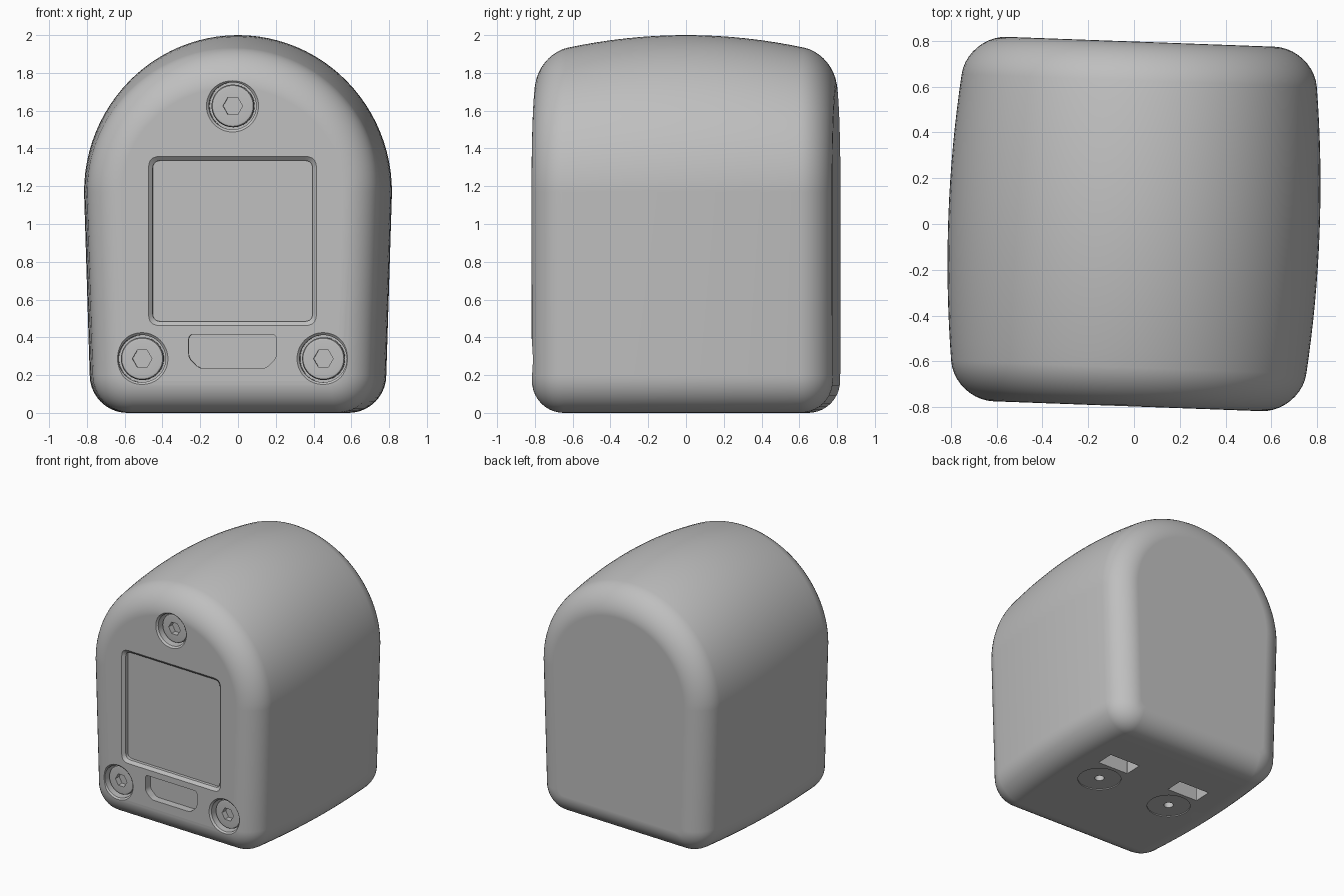
import bpy, bmesh
from math import sin, cos, pi, radians
from mathutils import Vector

if "Cube" in bpy.data.objects:
    bpy.data.objects.remove(bpy.data.objects["Cube"])

DEPTH = 0.797      # half depth of the housing
FILLET = 0.17      # rounding of the front and back edges
TURN = radians(-2.1)

grey = bpy.data.materials.new("housing grey")
grey.use_nodes = True
grey.diffuse_color = (0.52, 0.52, 0.52, 1)
grey.node_tree.nodes["Principled BSDF"].inputs["Base Color"].default_value = grey.diffuse_color


def loft(name, rings):
    """Skin a closed solid through rings of equal point count."""
    bm = bmesh.new()
    loops = [[bm.verts.new(p) for p in ring] for ring in rings]
    for a, b in zip(loops, loops[1:]):
        for i in range(len(a)):
            bm.faces.new((a[i - 1], a[i], b[i], b[i - 1]))
    bm.faces.new(loops[0])
    bm.faces.new(loops[-1])
    bmesh.ops.recalc_face_normals(bm, faces=bm.faces)
    mesh = bpy.data.meshes.new(name)
    bm.to_mesh(mesh)
    bm.free()
    mesh.materials.append(grey)
    obj = bpy.data.objects.new(name, mesh)
    bpy.context.collection.objects.link(obj)
    return obj


def front(outline, depth):
    return [Vector((u, depth - DEPTH, v)) for u, v in outline]


def under(outline, depth):
    return [Vector((u, v, depth)) for u, v in outline]


def circle(u, v, r, n=48):
    return [(u + r * cos(2 * pi * i / n), v + r * sin(2 * pi * i / n)) for i in range(n)]


def hexagon(u, v, r, n=48):
    pts = []
    for i in range(n):
        a = 2 * pi * i / n
        k = r * cos(pi / 6) / cos(a % (pi / 3) - pi / 6)
        pts.append((u + k * cos(a), v + k * sin(a)))
    return pts


def rounded(corners, r, n=5):
    """Polygon with softened corners."""
    pts = []
    for i, c in enumerate(corners):
        p = Vector(c)
        a = p + (Vector(corners[i - 1]) - p).normalized() * r
        b = p + (Vector(corners[(i + 1) % len(corners)]) - p).normalized() * r
        for k in range(n + 1):
            t = k / n
            pts.append(tuple(a * (1 - t) ** 2 + p * 2 * t * (1 - t) + b * t * t))
    return pts


def rectangle(u, v, hu, hv, r):
    return rounded([(u - hu, v - hv), (u + hu, v - hv), (u + hu, v + hv), (u - hu, v + hv)], r)


# Housing: arched section, bulging toward the middle of its depth
def section(y, inset):
    w = 0.812 - 0.09 * y * y - inset
    top = 2 - 0.17 * y * y - inset
    spring = 1.17
    base = w - 0.03
    r = max(0.2 - inset, 0.06)
    pts = [(w * cos(pi * i / 48), spring + (top - spring) * sin(pi * i / 48)) for i in range(49)]
    for side in (-1, 1):
        for i in range(11):
            a = pi / 2 * (i if side < 0 else 10 - i) / 10
            pts.append((side * (base - r + r * cos(a)), inset + r - r * sin(a)))
    return [Vector((x, y, z)) for x, z in pts]


edge = [(DEPTH - FILLET + FILLET * sin(pi / 2 * i / 10), FILLET * (1 - cos(pi / 2 * i / 10)))
        for i in range(11)]
core = DEPTH - FILLET
stations = [(-y, d) for y, d in reversed(edge)]
stations += [(core * (i / 8 - 1), 0) for i in range(1, 16)]
stations += edge
housing = loft("housing", [section(y, d) for y, d in stations])

cutters = []

# Screen recess with a chamfered rim
rim = rectangle(0, 0.91, 0.445, 0.448, 0.06)
pane = rectangle(0, 0.91, 0.424, 0.426, 0.045)
cutters.append(loft("screen_cut", [front(rim, -0.1), front(rim, 0), front(pane, 0.02), front(pane, 0.045)]))

# Connector port
port = rounded([(-0.232, 0.29), (-0.175, 0.235), (0.175, 0.235),
                (0.232, 0.29), (0.232, 0.415), (-0.232, 0.415)], 0.025)
cutters.append(loft("port_cut", [front(port, -0.1), front(port, 0.06)]))

# Counterbored screw holes
screw_places = [(0, 1.625), (-0.48, 0.287), (0.48, 0.287)]
for u, v in screw_places:
    wide, bore = circle(u, v, 0.138), circle(u, v, 0.125)
    cutters.append(loft("screw_cut", [front(wide, -0.1), front(wide, 0), front(bore, 0.012), front(bore, 0.11)]))

# Underside: shallow round seats, pin holes and slots
for side in (-1, 1):
    u = side * 0.315
    for outline, depth in ((circle(u, 0, 0.155), 0.008),
                           (circle(u, 0, 0.035, 24), 0.06),
                           (rectangle(u + 0.02, 0.255, 0.13, 0.07, 0.004), 0.3)):
        cutters.append(loft("underside_cut", [under(outline, -0.1), under(outline, depth)]))

bpy.context.view_layer.objects.active = housing
for cutter in cutters:
    mod = housing.modifiers.new("cut", 'BOOLEAN')
    mod.operation = 'DIFFERENCE'
    mod.solver = 'EXACT'
    mod.object = cutter
    bpy.ops.object.modifier_apply(modifier=mod.name)
    bpy.data.objects.remove(cutter)

# Socket head screws
parts = [housing]
for name, (u, v) in zip(("top_screw", "lower_right_screw", "lower_left_screw"), screw_places):
    parts.append(loft(name, [
        front(circle(u, v, 0.113), 0.115),
        front(circle(u, v, 0.113), 0.052),
        front(circle(u, v, 0.108), 0.043),
        front(circle(u, v, 0.098), 0.04),
        front(hexagon(u, v, 0.052), 0.04),
        front(hexagon(u, v, 0.052), 0.085)]))

# Smooth shading with crisp edges, and the slight turn of the whole unit
bpy.ops.object.select_all(action='DESELECT')
for part in parts:
    part.select_set(True)
    part.rotation_euler.z = TURN
bpy.context.view_layer.objects.active = housing
bpy.ops.object.shade_smooth_by_angle(angle=radians(30))
for part in parts:
    normals = part.modifiers.new("clean_normals", 'WEIGHTED_NORMAL')
    normals.keep_sharp = True
